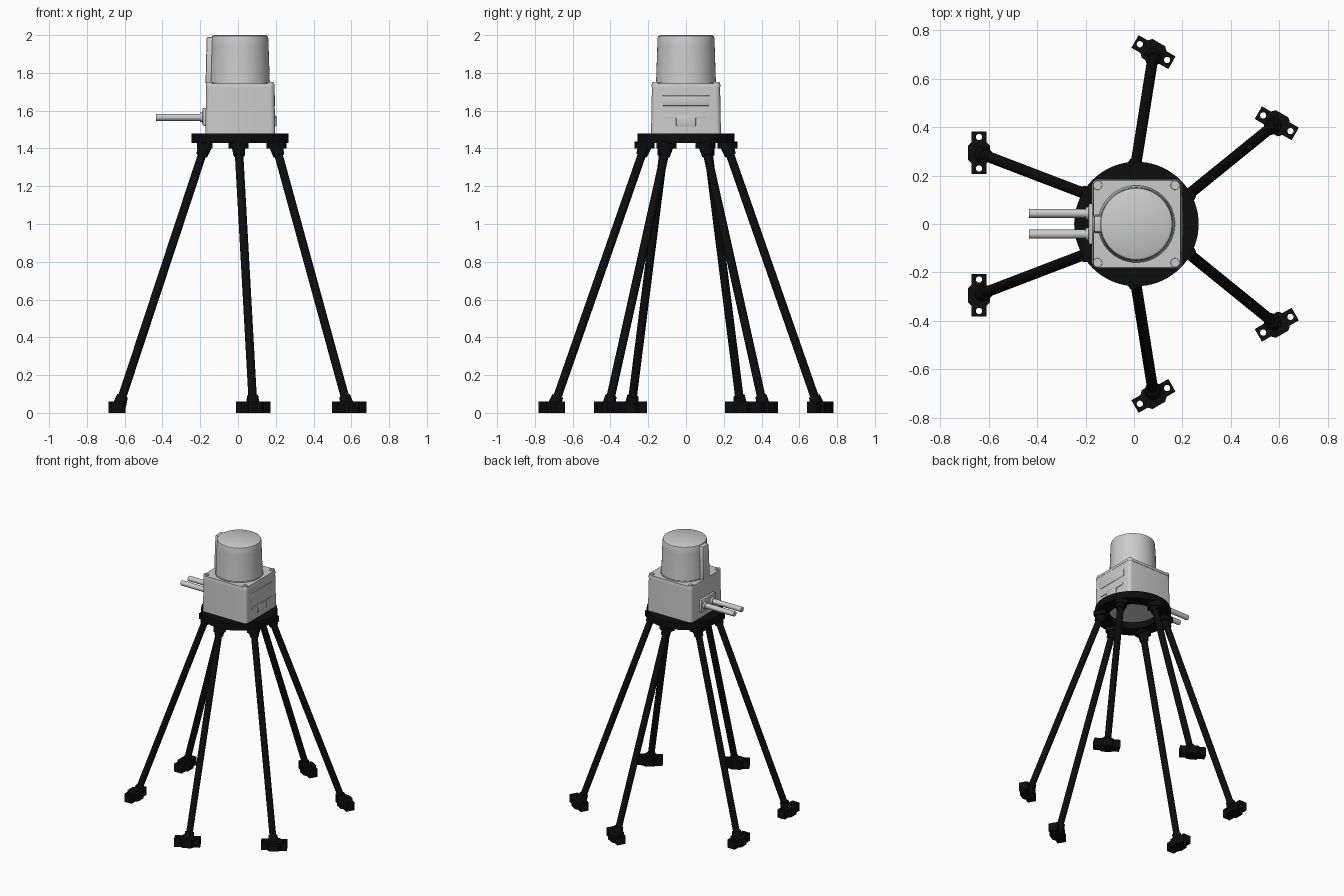
import bpy, bmesh
from math import sin, cos, pi, radians
from mathutils import Vector, Matrix

if "Cube" in bpy.data.objects:
    bpy.data.objects.remove(bpy.data.objects["Cube"])

CX = 0.01  # axis of the three-fold stand
black = bpy.data.materials.new("black_plastic")
black.diffuse_color = (0.004, 0.004, 0.004, 1)
black.use_nodes = True
black.node_tree.nodes["Principled BSDF"].inputs["Base Color"].default_value = black.diffuse_color


def finish(ob, mat=None, smooth=True):
    if mat:
        ob.data.materials.append(mat)
    bpy.ops.object.select_all(action='DESELECT')
    ob.select_set(True)
    bpy.context.view_layer.objects.active = ob
    if smooth:
        bpy.ops.object.shade_smooth_by_angle(angle=radians(35))
    return ob


def from_bm(name, bm, mat=None):
    bmesh.ops.recalc_face_normals(bm, faces=bm.faces)
    me = bpy.data.meshes.new(name)
    bm.to_mesh(me)
    bm.free()
    ob = bpy.data.objects.new(name, me)
    bpy.context.collection.objects.link(ob)
    return finish(ob, mat)


def rod(name, a, b, r1, r2=None, n=24, mat=None):
    a, b = Vector(a), Vector(b)
    d = b - a
    m = Matrix.Translation((a + b) / 2) @ d.to_track_quat('Z', 'Y').to_matrix().to_4x4()
    bm = bmesh.new()
    bmesh.ops.create_cone(bm, cap_ends=True, segments=n, radius1=r1,
                          radius2=r1 if r2 is None else r2, depth=d.length, matrix=m)
    return from_bm(name, bm, mat)


def box(name, lo, hi, bevel=0.0, top=1.0, vertical=False, mat=None):
    lo, hi = Vector(lo), Vector(hi)
    bm = bmesh.new()
    bmesh.ops.create_cube(bm, size=1)
    c, s = (lo + hi) / 2, hi - lo
    for v in bm.verts:
        k = top if v.co.z > 0 else 1
        v.co = c + Vector((v.co.x * s.x * k, v.co.y * s.y * k, v.co.z * s.z))
    if bevel:
        edges = [e for e in bm.edges
                 if not vertical or abs(e.verts[0].co.z - e.verts[1].co.z) > s.z / 2]
        bmesh.ops.bevel(bm, geom=edges, offset=bevel, segments=4 if vertical else 2,
                        profile=0.5, affect='EDGES')
    return from_bm(name, bm, mat)


def lathe(name, profile, n=64, mat=None):
    bm = bmesh.new()
    vs = [bm.verts.new((r, 0, z)) for r, z in profile]
    es = [bm.edges.new(p) for p in zip(vs, vs[1:])]
    bmesh.ops.spin(bm, geom=vs + es, axis=(0, 0, 1), cent=(0, 0, 0), angle=2 * pi, steps=n)
    bmesh.ops.remove_doubles(bm, verts=bm.verts, dist=1e-5)
    ob = from_bm(name, bm, mat)
    ob.location.x = CX
    return ob


def circle(r, cx=0, cy=0, n=16):
    return [(cx + r * cos(2 * pi * i / n), cy + r * sin(2 * pi * i / n)) for i in range(n)]


def slab(name, loops, z0, z1, mat=None):
    # flat outline with holes, extruded between two heights
    cu = bpy.data.curves.new(name, 'CURVE')
    cu.dimensions, cu.fill_mode, cu.extrude = '2D', 'BOTH', (z1 - z0) / 2
    for pts in loops:
        sp = cu.splines.new('POLY')
        sp.points.add(len(pts) - 1)
        for p, q in zip(sp.points, pts):
            p.co = (*q, 0, 1)
        sp.use_cyclic_u = True
    ob = bpy.data.objects.new(name, cu)
    bpy.context.collection.objects.link(ob)
    ob.location.z = (z0 + z1) / 2
    finish(ob, mat, smooth=False)
    bpy.ops.object.convert(target='MESH')
    return finish(bpy.context.object)


# Mounting ring
ring = slab("mounting_ring", [circle(0.257, n=72), circle(0.165, n=72)], 1.43, 1.48, black)
ring.location.x = CX

# Six legs: three mirrored pairs
half = [(-0.045, 0), (-0.045, 0.03), (-0.03, 0.045), (-0.03, 0.088), (0.03, 0.088),
        (0.03, 0.045), (0.045, 0.03), (0.045, 0)]
outline = half + [(x, -y) for x, y in half[-2:0:-1]]
n = 0
for k in range(3):
    rot = Matrix.Translation((CX, 0, 0)) @ Matrix.Rotation(k * 2 * pi / 3, 4, 'Z')
    for s in (-1, 1):
        n += 1
        foot = slab(f"foot_{n}", [outline, circle(0.013, 0, 0.065), circle(0.013, 0, -0.065)],
                    0, 0.06, black)
        foot.matrix_world = rot @ Matrix.Translation((-0.65, s * 0.294, 0.03))
        top = rot @ Vector((-0.186, s * 0.115, 1.41))
        low = rot @ Vector((-0.638, s * 0.288, 0.04))
        d = (low - top).normalized()
        rod(f"leg_{n}", top, low, 0.0225, mat=black)
        rod(f"foot_socket_{n}", low, low - d * 0.052, 0.036, 0.03, mat=black)
        rod(f"top_socket_{n}", top - d * 0.005, top + d * 0.05, 0.037, 0.03, mat=black)
        pad = box(f"top_pad_{n}", (-0.042, -0.042, -0.018), (0.042, 0.042, 0.018), 0.012,
                  vertical=True, mat=black)
        pad.matrix_world = rot @ Matrix.Translation((-0.186, s * 0.115, 1.418))

# Sensor base with a lip and corner screws
box("sensor_base", (-0.173, -0.185, 1.478), (0.197, 0.185, 1.732), 0.025, 0.975, True)
box("base_lip", (-0.17, -0.183, 1.725), (0.194, 0.183, 1.745), 0.025, 0.985, True)
for x in (-0.15, 0.17):
    for y in (-0.16, 0.16):
        rod(f"screw_{x}_{y}", (x, y, 1.74), (x, y, 1.751), 0.02, 0.018)
        rod(f"screw_socket_{x}_{y}", (x, y, 1.75), (x, y, 1.753), 0.008, n=6)

# Sensor dome with a groove at its foot
lathe("sensor_dome", [(0, 1.735), (0.164, 1.735), (0.164, 1.75), (0.159, 1.75), (0.158, 1.76),
                      (0.152, 1.94), (0.150, 1.985), (0.147, 1.995), (0.138, 2.0), (0, 2.0)])

# Rear spine beside the dome, leaning in towards the top
spine = box("sensor_spine", (-0.172, -0.04, 1.74), (-0.09, 0.04, 1.99), 0.008, 0.85)

# Cable plate, cables and glands on the left side
box("cable_plate", (-0.188, -0.085, 1.52), (-0.16, 0.085, 1.615), 0.008)
for i, y in enumerate((-0.042, 0.044)):
    rod(f"cable_gland_{i}", (-0.18, y, 1.565), (-0.2, y, 1.565), 0.03, 0.024)
    rod(f"cable_{i}", (-0.17, y, 1.565), (-0.434, y, 1.565), 0.0185)

# Panel and connector cover on the right side
box("side_panel", (0.18, -0.125, 1.625), (0.197, 0.125, 1.68), 0.004)
box("connector_ledge", (0.18, -0.115, 1.56), (0.2, 0.115, 1.575), 0.003)
box("connector_cover", (0.18, -0.052, 1.515), (0.203, 0.052, 1.573), 0.005)
